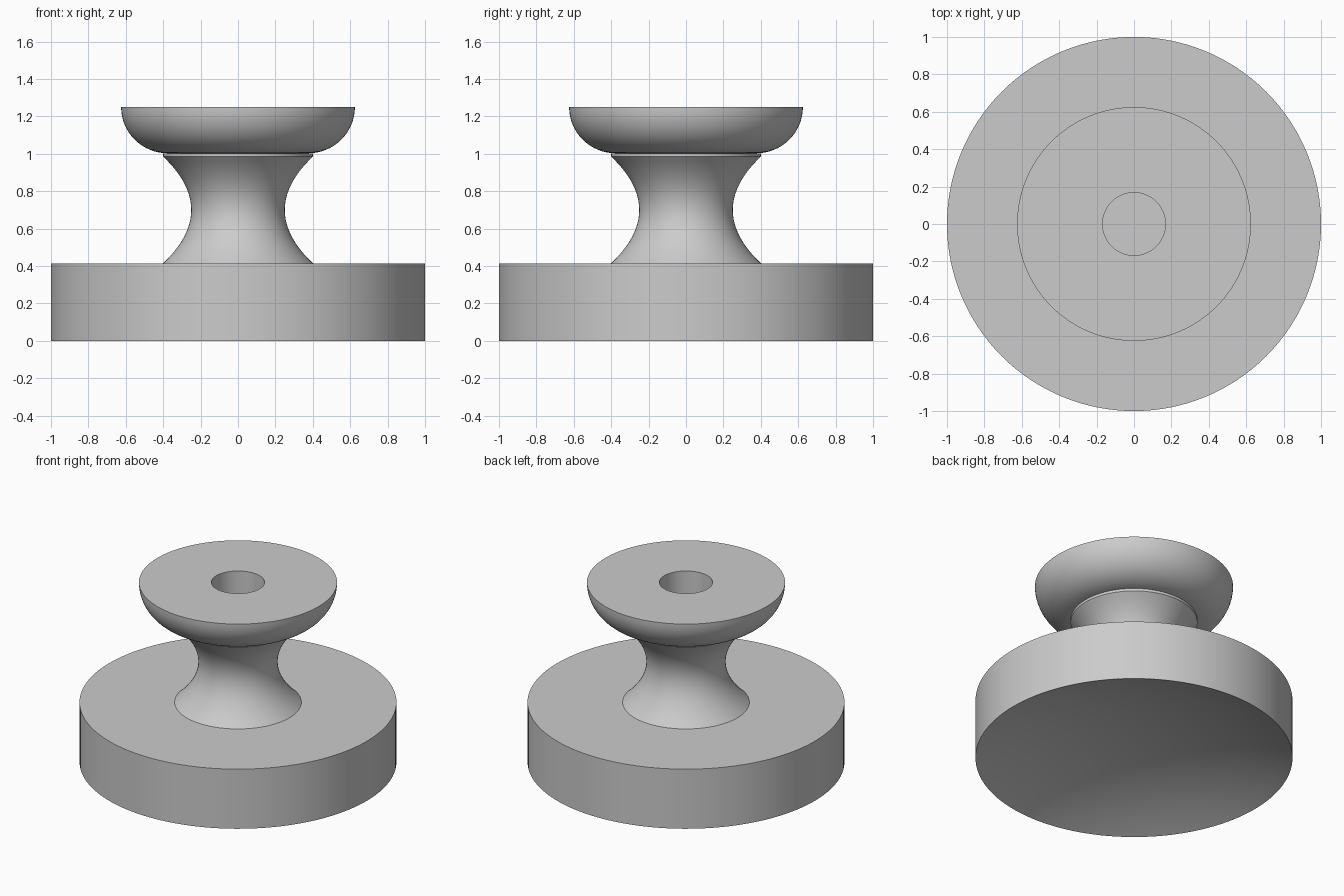
import bpy
import math

SEGMENTS = 128
HOLE = 0.168       # radius of the bore
BASE_TOP = 0.415
NECK_TOP = 0.985
BOWL_BOTTOM = 1.003
TOP = 1.25
HOLLOW = 0.2       # depth of the domed underside

cube = bpy.data.objects.get("Cube")
if cube:
    bpy.data.objects.remove(cube, do_unlink=True)

grey = bpy.data.materials.new("plain_grey")
grey.use_nodes = True
colour = (0.6, 0.6, 0.6, 1)
grey.diffuse_color = colour
grey.node_tree.nodes["Principled BSDF"].inputs["Base Color"].default_value = colour


def lathe(name, profile):
    """Spin (radius, height) points, listed upward on the outside, about z."""
    verts, faces, rings = [], [], []
    for r, z in profile:
        start = len(verts)
        count = SEGMENTS if r > 0 else 1
        for i in range(count):
            a = math.tau * i / SEGMENTS
            verts.append((r * math.cos(a), r * math.sin(a), z))
        rings.append([start + i % count for i in range(SEGMENTS)])
    for low, high in zip(rings, rings[1:]):
        for i in range(SEGMENTS):
            j = (i + 1) % SEGMENTS
            quad = [low[i], low[j], high[j], high[i]]
            faces.append(list(dict.fromkeys(quad)))
    mesh = bpy.data.meshes.new(name)
    mesh.from_pydata(verts, [], faces)
    mesh.materials.append(grey)
    obj = bpy.data.objects.new(name, mesh)
    bpy.context.collection.objects.link(obj)
    bpy.ops.object.select_all(action="DESELECT")
    obj.select_set(True)
    bpy.context.view_layer.objects.active = obj
    bpy.ops.object.shade_smooth_by_angle(angle=math.radians(30))
    return obj


# Wide disc with a shallow spherical hollow underneath
radius = (1 + HOLLOW ** 2) / (2 * HOLLOW)
spread = math.asin(1 / radius)
dome = [(radius * math.sin(spread * i / 16),
         HOLLOW - radius * (1 - math.cos(spread * i / 16))) for i in range(16)]
lathe("base", dome + [(1, 0), (1, BASE_TOP), (0.4, BASE_TOP)])

# Waisted neck with a thin collar
middle = (BASE_TOP + NECK_TOP) / 2
half = (NECK_TOP - BASE_TOP) / 2
steps = [i / 12 for i in range(-12, 13)]
neck = [(0.25 + 0.15 * t * t, middle + half * t) for t in steps]
lathe("neck", neck + [(0.4, BOWL_BOTTOM)])

# Rounded bowl-shaped head with a flat top
angles = [math.pi / 2 * i / 16 for i in range(17)]
bowl = [(0.375 + 0.25 * math.sin(a), TOP - (TOP - BOWL_BOTTOM) * math.cos(a))
        for a in angles]
lathe("head", bowl + [(HOLE, TOP)])

# Blind bore running down through head and neck
lathe("bore", [(HOLE, TOP), (HOLE, BASE_TOP), (0, BASE_TOP)])
